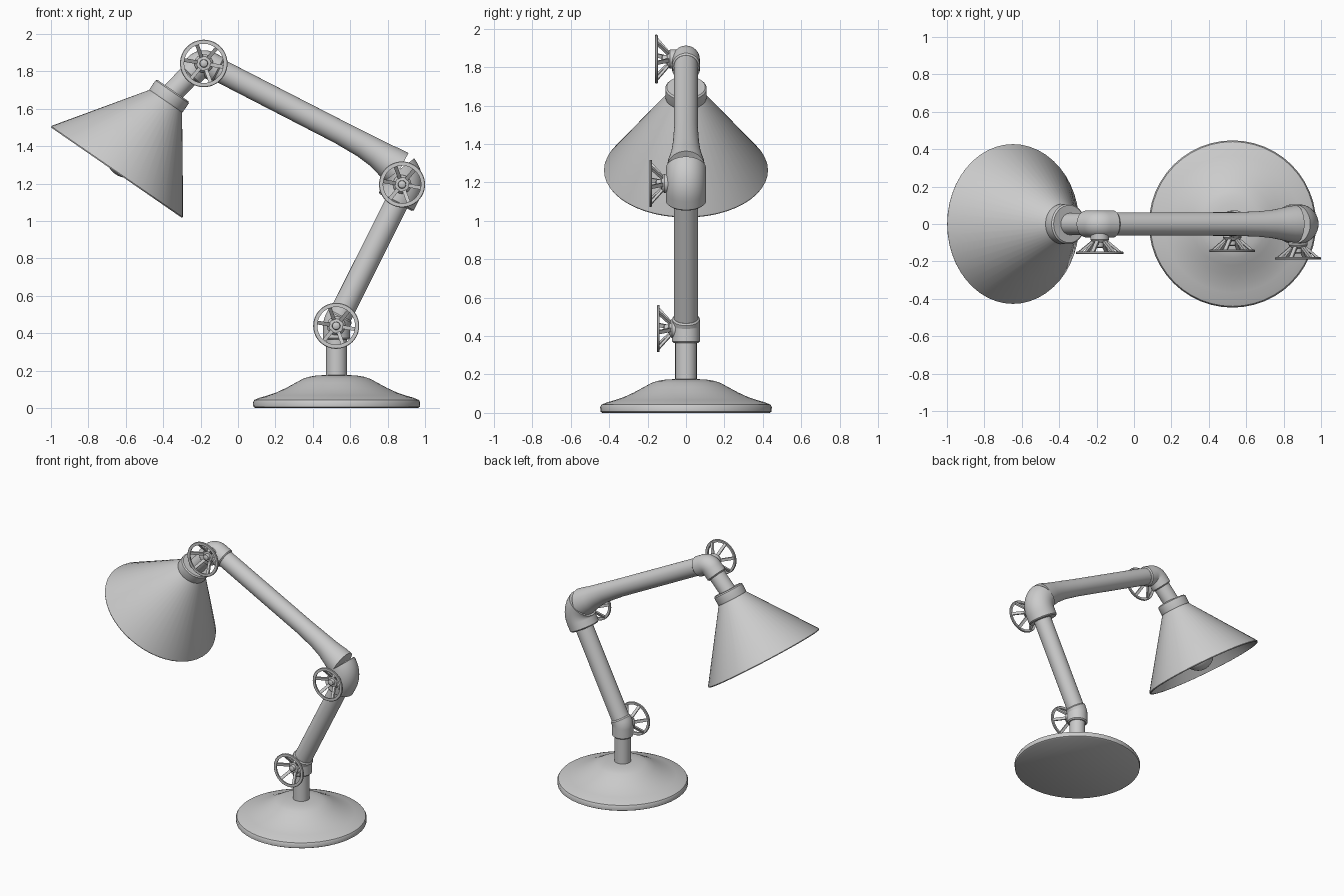
import bpy, bmesh, math
from mathutils import Vector, Matrix

if "Cube" in bpy.data.objects:
    bpy.data.objects.remove(bpy.data.objects["Cube"])

SEG = 48


def finish(bm, name):
    bmesh.ops.recalc_face_normals(bm, faces=bm.faces)
    mesh = bpy.data.meshes.new(name)
    bm.to_mesh(mesh)
    bm.free()
    ob = bpy.data.objects.new(name, mesh)
    bpy.context.collection.objects.link(ob)
    bpy.ops.object.select_all(action='DESELECT')
    ob.select_set(True)
    bpy.context.view_layer.objects.active = ob
    bpy.ops.object.shade_smooth_by_angle(angle=math.radians(35))
    return ob


def skin(bm, frames, closed=False):
    """Join rings given as (centre, axis, radius); cap ends unless closed."""
    rings = []
    for c, axis, r in frames:
        u = axis.normalized().orthogonal().normalized() if abs(axis.y) > 0.5 \
            else Vector((0, 1, 0))
        v = axis.normalized().cross(u)
        rings.append([bm.verts.new(c + r * (math.cos(a) * u + math.sin(a) * v))
                      for a in (2 * math.pi * i / SEG for i in range(SEG))])
    pairs = list(zip(rings, rings[1:]))
    if closed:
        pairs.append((rings[-1], rings[0]))
    else:
        bm.faces.new(rings[0])
        bm.faces.new(rings[-1])
    for p, q in pairs:
        for i in range(SEG):
            j = (i + 1) % SEG
            bm.faces.new((p[i], p[j], q[j], q[i]))


def lathe(name, origin, axis, profile, closed=False):
    """Revolve (radius, distance along axis) points."""
    bm = bmesh.new()
    axis = Vector(axis).normalized()
    skin(bm, [(Vector(origin) + axis * h, axis, r) for r, h in profile], closed)
    return finish(bm, name)


def rod(name, a, b, r):
    d = Vector(b) - Vector(a)
    return lathe(name, a, d, [(r, 0), (r, d.length)])


def elbow(name, start, corner, end, r, bend, cut=1.0):
    """Pipe fitting with a round bend; cut < 1 stops part way round."""
    s, c, e = Vector(start), Vector(corner), Vector(end)
    d0, d1 = (c - s).normalized(), (e - c).normalized()
    turn = d0.angle(d1)
    back = bend * math.tan(turn / 2)
    a0 = c - d0 * back
    side = (d1 - d0 * d0.dot(d1)).normalized()
    centre = a0 + side * bend
    frames = [(s, d0, r - 0.008), (s + d0 * 0.008, d0, r)]
    for i in range(13):
        t = turn * cut * i / 12
        p = centre - side * bend * math.cos(t) + d0 * bend * math.sin(t)
        frames.append((p, d0 * math.cos(t) + side * math.sin(t), r))
    if cut == 1.0:
        frames += [(e - d1 * 0.008, d1, r), (e, d1, r - 0.008)]
    bm = bmesh.new()
    skin(bm, frames)
    finish(bm, name)


def handwheel(name, x, z, y0, radius):
    """Dished six-spoke wheel facing -y."""
    o, d = (x, y0, z), 0.083
    lathe(name + "_hub", (x, y0 + 0.03, z), (0, -1, 0),
          [(0.05, 0), (0.05, 0.035), (0.038, 0.05), (0.022, 0.052),
           (0.02, 0.075), (0.012, 0.08)])
    R = radius
    lathe(name + "_rim", o, (0, -1, 0),
          [(R - 0.02, d - 0.012), (R - 0.003, d - 0.014), (R, d - 0.010),
           (R, d - 0.003), (R - 0.003, d), (R - 0.022, d)], closed=True)
    bm = bmesh.new()
    p, q = Vector((0.03, -0.008, 0)), Vector((R - 0.012, 0.006 - d, 0))
    along = q - p
    for k in range(6):
        m = (Matrix.Translation(o)
             @ Matrix.Rotation(math.radians(60 * k + 10), 4, 'Y')
             @ Matrix.Translation((p + q) / 2)
             @ Matrix.Rotation(math.atan2(along.y, along.x), 4, 'Z')
             @ Matrix.Diagonal((along.length, 0.013, 0.02, 1)))
        bmesh.ops.create_cube(bm, size=1, matrix=m)
    finish(bm, name + "_spokes")


# Base and stem
bx = 0.527
lathe("base", (bx, 0, 0), (0, 0, 1),
      [(0.435, 0), (0.445, 0.006), (0.447, 0.03), (0.44, 0.043), (0.41, 0.055),
       (0.365, 0.068), (0.326, 0.081), (0.27, 0.107), (0.22, 0.134),
       (0.18, 0.156), (0.15, 0.166), (0.11, 0.173), (0.06, 0.176)])
rod("stem", (bx, 0, 0.16), (bx, 0, 0.43), 0.056)

# Arm directions: A runs up the lower arm, E points out of the elbow
A, E = Vector((0.464, 0, 0.886)), Vector((0.886, 0, -0.464))


def P(a, e):
    return A * a + E * e


# Lower joint and lower arm
low = Vector((bx, 0, 0.455))
elbow("lower_joint", (bx, 0, 0.365), low, low + A * 0.045, 0.072, 0.07)
rod("lower_arm", low, P(1.41, 0.242), 0.063)

# Middle elbow, with the upper arm flaring into it
elbow("middle_elbow", P(1.364, 0.237), P(1.535, 0.237), P(1.535, 0.1),
      0.105, 0.115, cut=0.72)
tip = Vector((-0.191, 0, 1.852))
a_tip = tip.dot(A)
bm = bmesh.new()
skin(bm, [(P(a, e), -E, r) for a, e, r in
          [(1.53, 0.175, 0.1), (1.535, 0.13, 0.095), (1.541, 0.08, 0.085),
           (1.55, 0.02, 0.075), (1.556, -0.06, 0.068), (1.558, -0.2, 0.063),
           (a_tip, tip.dot(E) + 0.05, 0.062)]])
finish(bm, "upper_arm")

# Upper joint and lamp neck
nd = Vector((-0.69, 0, -0.724))
elbow("upper_joint", tip + E * 0.1, tip, tip + nd * 0.1, 0.072, 0.05)
rod("lamp_neck", tip + nd * 0.05, tip + nd * 0.27, 0.058)

# Lamp head, measured up its axis from the rim centre
rim, ax = (-0.65, 0, 1.258), (0.568, 0, 0.823)
lathe("shade_collar", rim, ax,
      [(0.1, 0.455), (0.106, 0.465), (0.108, 0.472), (0.108, 0.525),
       (0.1, 0.533)])
lathe("shade", rim, ax,
      [(0.415, 0), (0.424, 0), (0.427, 0.006), (0.424, 0.014), (0.102, 0.47),
       (0.09, 0.455), (0.411, 0.008)], closed=True)
lathe("bulb_socket", rim, ax, [(0.06, 0.25), (0.065, 0.26), (0.065, 0.5)])
bulb = [(0.11 * math.sin(t), 0.1 - 0.11 * math.cos(t))
        for t in (0.01 + 0.152 * i for i in range(15))]
lathe("bulb", rim, ax, bulb + [(0.068, 0.21), (0.055, 0.24), (0.05, 0.27)])

# Clamping wheels on the three joints
handwheel("lower_wheel", 0.525, 0.439, -0.068, 0.123)
handwheel("middle_wheel", 0.877, 1.195, -0.108, 0.123)
handwheel("upper_wheel", -0.183, 1.842, -0.078, 0.127)
